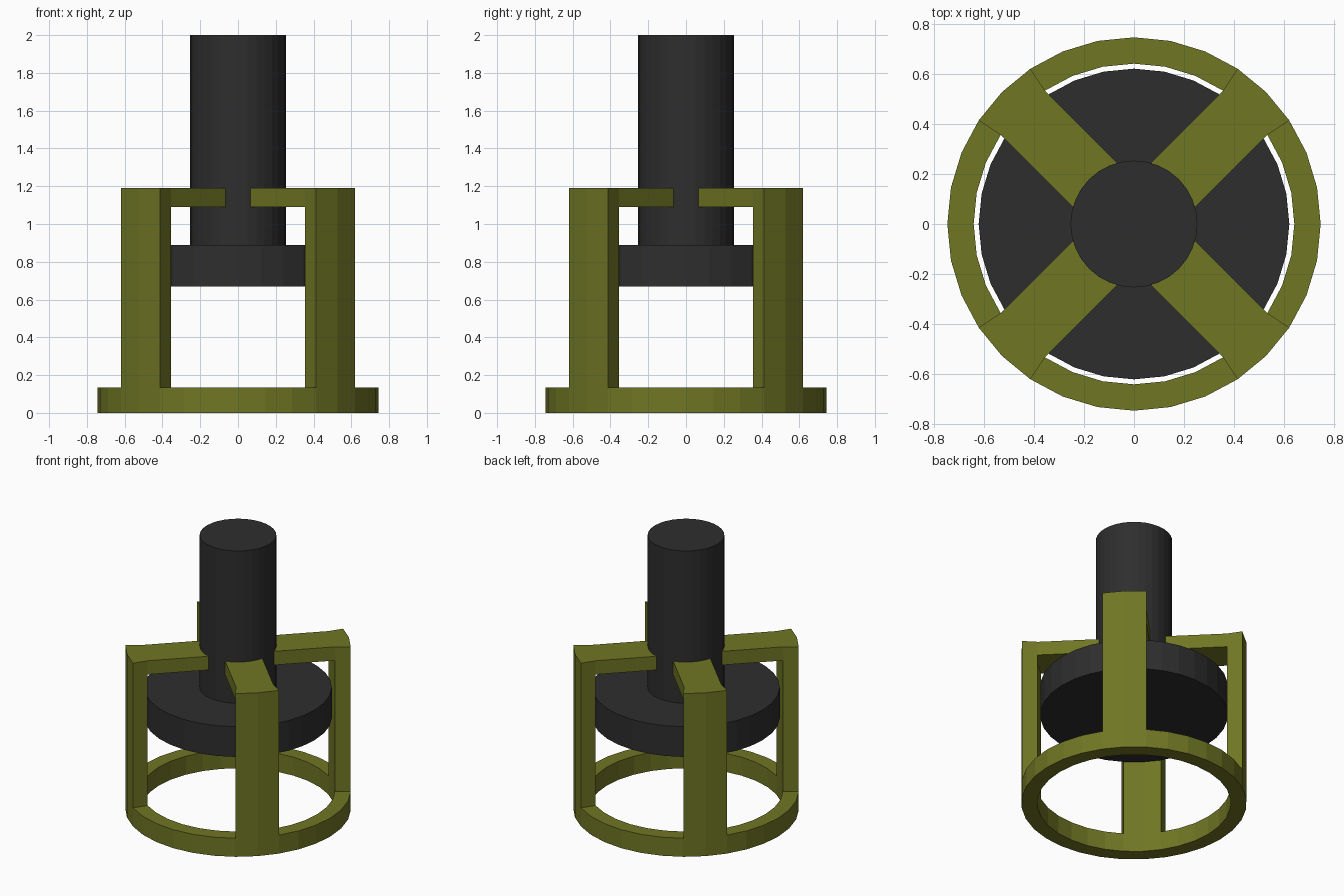
import bpy, bmesh, math

if "Cube" in bpy.data.objects:
    bpy.data.objects.remove(bpy.data.objects["Cube"])

N = 32                        # sides of every round part
STEP = 2 * math.pi / N
R_OUT, R_IN = 0.745, 0.64     # cage ring radii
Z_RING, Z_ARM, Z_TOP = 0.135, 1.09, 1.19
R_SHAFT, R_DISC = 0.253, 0.62


def material(name, color):
    m = bpy.data.materials.new(name)
    m.diffuse_color = (*color, 1)
    m.use_nodes = True
    m.node_tree.nodes["Principled BSDF"].inputs["Base Color"].default_value = m.diffuse_color
    return m


def finish(bm, name, mat):
    bmesh.ops.recalc_face_normals(bm, faces=bm.faces[:])
    me = bpy.data.meshes.new(name)
    bm.to_mesh(me)
    bm.free()
    me.materials.append(mat)
    ob = bpy.data.objects.new(name, me)
    bpy.context.collection.objects.link(ob)
    return ob


def rings(bm, profile):
    return [[bm.verts.new((r * math.cos(i * STEP), r * math.sin(i * STEP), z))
             for i in range(N)] for r, z in profile]


def skin(bm, a, b):
    return [bm.faces.new((a[i], a[(i + 1) % N], b[(i + 1) % N], b[i])) for i in range(N)]


def extrude(bm, faces):
    """Extrude a face region, returning its new faces and vertices."""
    geom = bmesh.ops.extrude_face_region(bm, geom=faces)["geom"]
    old = [f for f in faces if f.is_valid]
    bmesh.ops.delete(bm, geom=old, context='FACES_ONLY')
    return ([g for g in geom if isinstance(g, bmesh.types.BMFace)],
            [g for g in geom if isinstance(g, bmesh.types.BMVert)])


olive = material("olive", (0.16, 0.18, 0.017))
black = material("black", (0.027, 0.027, 0.027))

# Cage: base ring
bm = bmesh.new()
loops = rings(bm, [(R_IN, 0), (R_OUT, 0), (R_OUT, Z_RING), (R_IN, Z_RING)])
sides = [skin(bm, loops[k], loops[(k + 1) % 4]) for k in range(4)]
top = sides[2]

for q in range(4):
    # Leg: two ring segments pulled up, with a break at the arm's underside
    mid = q * 8 + 4
    diag = mid * STEP
    leg = [top[mid - 1], top[mid]]
    for z in (Z_ARM, Z_TOP):
        leg, verts = extrude(bm, leg)
        for v in verts:
            v.co.z = z
    # Arm: inner leg faces pulled in to the shaft at constant width
    inner = [f for f in {f for v in verts for f in v.link_faces}
             if all(abs(v.co.xy.length - R_IN) < 1e-3 for v in f.verts)]
    _, verts = extrude(bm, inner)
    for v in verts:
        side = -v.co.x * math.sin(diag) + v.co.y * math.cos(diag)
        a = diag + math.asin(side / R_SHAFT)
        v.co.x, v.co.y = R_SHAFT * math.cos(a), R_SHAFT * math.sin(a)
finish(bm, "cage", olive)

# Plunger: shaft with a wide disc at its lower end
bm = bmesh.new()
loops = rings(bm, [(R_DISC, 0.67), (R_DISC, 0.89), (R_SHAFT, 0.89), (R_SHAFT, 2.0)])
for a, b in zip(loops, loops[1:]):
    skin(bm, a, b)
bm.faces.new(loops[0])
bm.faces.new(loops[-1])
finish(bm, "plunger", black)
